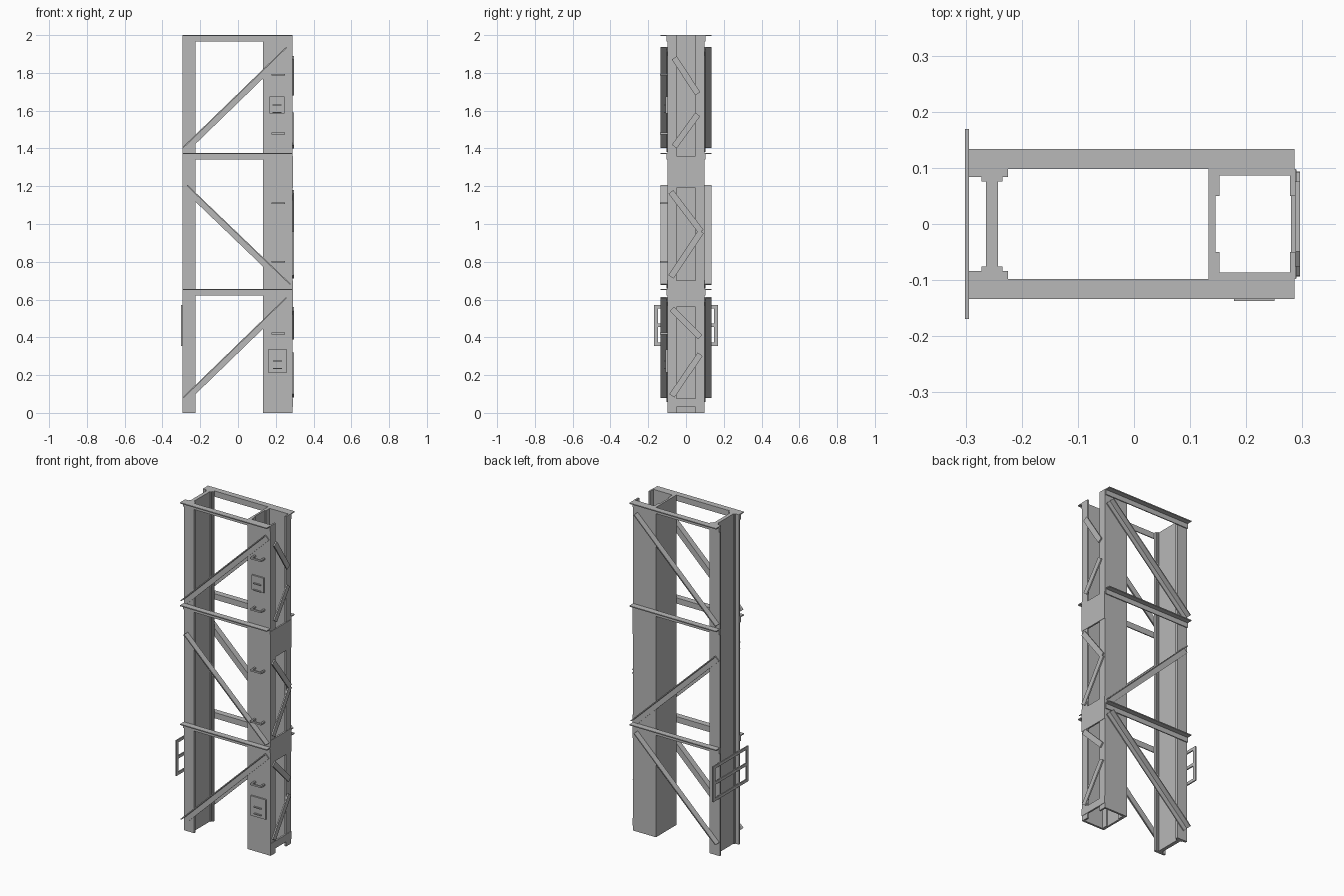
import bpy, bmesh
from mathutils import Vector

cube = bpy.data.objects.get("Cube")
if cube:
    bpy.data.objects.remove(cube, do_unlink=True)

steel = bpy.data.materials.new("steel_grey")
steel.use_nodes = True
COLOUR = (0.48, 0.48, 0.48, 1)
steel.diffuse_color = COLOUR
steel.node_tree.nodes["Principled BSDF"].inputs["Base Color"].default_value = COLOUR


def finish(name, bm):
    bmesh.ops.recalc_face_normals(bm, faces=bm.faces[:])
    mesh = bpy.data.meshes.new(name)
    bm.to_mesh(mesh)
    bm.free()
    mesh.materials.append(steel)
    obj = bpy.data.objects.new(name, mesh)
    bpy.context.scene.collection.objects.link(obj)
    return obj


def extrude(bm, ring, vector):
    """Closed polygon of points swept along a vector."""
    face = bm.faces.new([bm.verts.new(p) for p in ring])
    out = bmesh.ops.extrude_face_region(bm, geom=[face], use_keep_orig=True)
    moved = [g for g in out["geom"] if isinstance(g, bmesh.types.BMVert)]
    bmesh.ops.translate(bm, verts=moved, vec=vector)


def add_box(bm, xs, ys, zs):
    ring = [(xs[i], ys[j], zs[0]) for i, j in ((0, 0), (1, 0), (1, 1), (0, 1))]
    extrude(bm, ring, Vector((0, 0, zs[1] - zs[0])))


def boxes(name, *items):
    bm = bmesh.new()
    for item in items:
        add_box(bm, *item)
    return finish(name, bm)


def angle_bar(name, a, b, side, width=0.035, depth=0.036, t=0.006):
    """L-section bar from a to b (x, z) on the front or back, lip on its upper edge."""
    p, q = Vector((a[0], 0, a[1])), Vector((b[0], 0, b[1]))
    along = (q - p).normalized()
    up = Vector((-along.z, 0, along.x))
    out = Vector((0, side, 0))
    h = width / 2
    profile = [(-h, 0), (h, 0), (h, depth), (h - t, depth), (h - t, t), (-h, t)]
    bm = bmesh.new()
    extrude(bm, [p + up * u + out * (0.098 + o) for u, o in profile], q - p)
    return finish(name, bm)


def lacing_bar(name, a, b, width=0.032):
    """Flat strip from a to b (y, z) on the open side of the box column."""
    p, q = Vector((0.288, *a)), Vector((0.288, *b))
    d = (q - p).normalized()
    n = Vector((0, -d.z, d.y)) * width / 2
    bm = bmesh.new()
    extrude(bm, [p - n, p + n, q + n, q - n], Vector((0.008, 0, 0)))
    return finish(name, bm)


FULL = (0, 2)

# I-section column: web and two flanges, with fillet strips beside the web
boxes("beam_web", ((-0.264, -0.242), (-0.086, 0.086), FULL))
for side, label in ((-1, "front"), (1, "back")):
    def ys(a, b):
        return tuple(sorted((side * a, side * b)))

    boxes("beam_flange_" + label,
          ((-0.295, -0.225), ys(0.084, 0.098), FULL),
          ((-0.272, -0.234), ys(0.076, 0.084), FULL))

    # Box column: side plate, inner corner leg and outer lip
    boxes("column_plate_" + label, ((0.133, 0.288), ys(0.086, 0.098), FULL))
    boxes("column_corner_" + label, ((0.145, 0.152), ys(0.05, 0.086), FULL))
    boxes("column_lip_" + label, ((0.278, 0.288), ys(0.05, 0.086), FULL))

    # Horizontal angles and the alternating diagonals
    for i, top in enumerate((0.657, 1.377, 2.0)):
        z = top - 0.0175
        angle_bar(f"horizontal_{label}_{i}", (-0.295, z), (0.286, z), side)
    for i, (z0, z1) in enumerate(((0.07, 0.6), (1.195, 0.67), (1.395, 1.925))):
        angle_bar(f"diagonal_{label}_{i}", (-0.28, z0), (0.267, z1), side)

boxes("column_web", ((0.133, 0.145), (-0.086, 0.086), FULL))

# Batten plates closing the open side of the box column
for i, zs in enumerate(((0.03, 0.075), (0.56, 0.7), (1.19, 1.36))):
    boxes(f"batten_{i}", ((0.28, 0.29), (-0.097, 0.097), zs))

# Zigzag lacing, two strips in each bay
for i, (low, mid_low, mid_high, high, reach) in enumerate((
        (0.09, 0.31, 0.4, 0.55, 0.075),
        (0.72, 0.96, 0.96, 1.17, 0.08),
        (1.41, 1.58, 1.69, 1.88, 0.062))):
    lacing_bar(f"lacing_low_{i}", (-reach, low), (reach, mid_low))
    lacing_bar(f"lacing_high_{i}", (reach, mid_high), (-reach, high))

# Step rungs on the front of the box column
for i, z in enumerate((0.42, 0.80, 1.11, 1.48, 1.79)):
    zs = (z - 0.005, z + 0.005)
    boxes(f"step_rung_{i}",
          ((0.178, 0.188), (-0.132, -0.096), zs),
          ((0.24, 0.25), (-0.132, -0.096), zs),
          ((0.178, 0.25), (-0.137, -0.128), zs))

# Access covers with small handles
for label, xs, zs in (("lower", (0.16, 0.26), (0.215, 0.335)),
                      ("upper", (0.167, 0.247), (1.585, 1.675))):
    boxes("access_cover_" + label, (xs, (-0.108, -0.096), zs))
    mid = (zs[0] + zs[1]) / 2
    centre = (xs[0] + xs[1]) / 2
    for dz in (0, -0.04):
        boxes("cover_handle_" + label,
              ((centre - 0.024, centre + 0.024), (-0.116, -0.107), (mid + dz - 0.003, mid + dz + 0.003)))

# Open guard frame across the outer side of the I-section column
X = (-0.301, -0.294)
boxes("guard_frame",
      *[(X, (y - 0.01, y + 0.01), (0.355, 0.57)) for y in (-0.159, 0.159)],
      *[(X, (-0.15, 0.15), (z - 0.009, z + 0.009)) for z in (0.364, 0.463, 0.561)])
